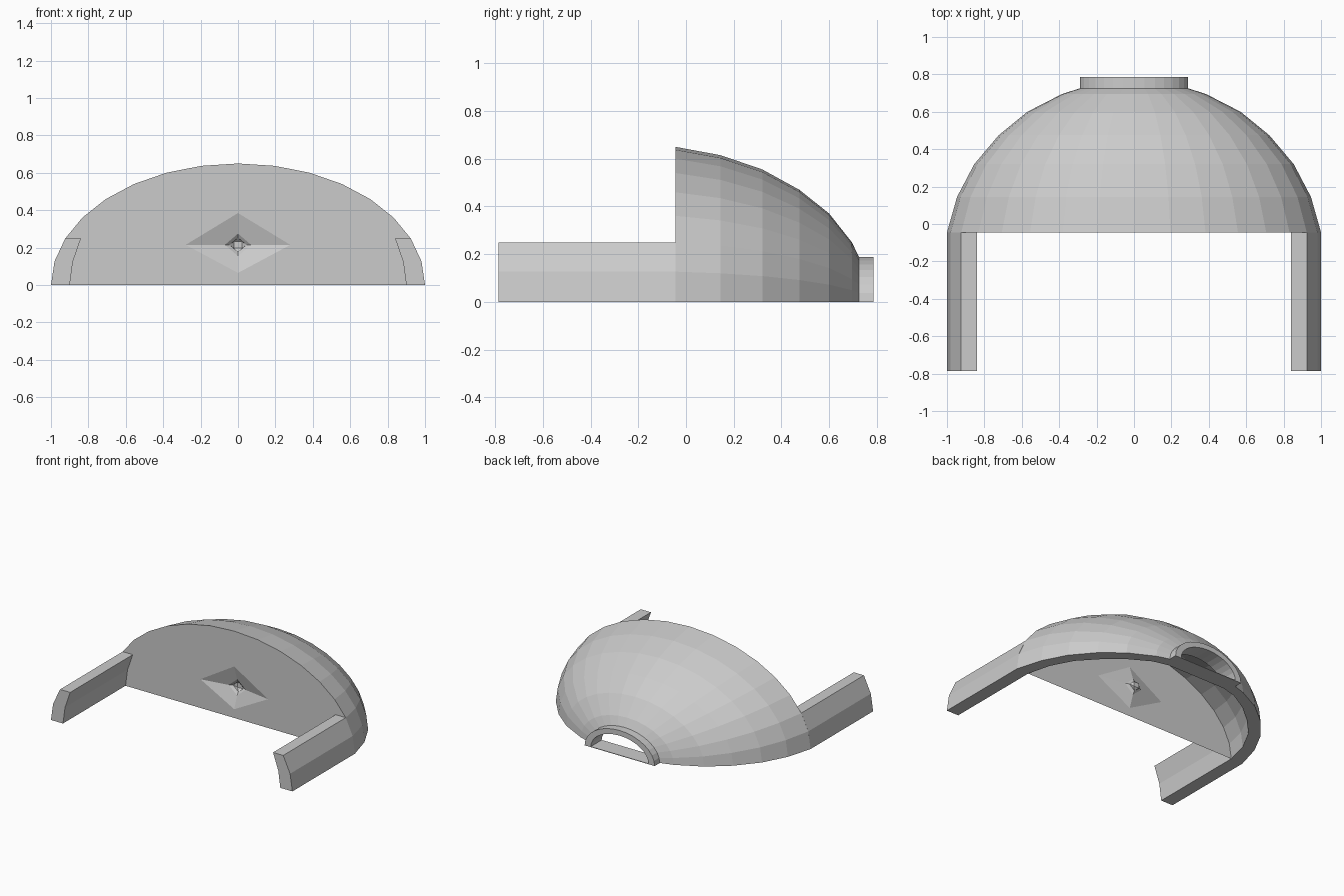
import bpy, bmesh, math

if "Cube" in bpy.data.objects:
    bpy.data.objects.remove(bpy.data.objects["Cube"])

N = 16          # facets across the half dome
FRONT = -0.045  # y of the flat front


def make_object(name, bm, recalc=True):
    if recalc:
        bmesh.ops.recalc_face_normals(bm, faces=bm.faces)
    me = bpy.data.meshes.new(name)
    bm.to_mesh(me)
    bm.free()
    ob = bpy.data.objects.new(name, me)
    bpy.context.collection.objects.link(ob)
    return ob


def arc(rx, rz, y):
    return [(rx * math.cos(math.pi * i / N), y, rz * math.sin(math.pi * i / N))
            for i in range(N + 1)]


# Dome shell with rear collar: (x radius, y, z/x ratio), outside then inside
profile = [(1, FRONT, .65), (.946, .145, .65), (.854, .32, .65), (.723, .475, .65),
           (.57, .60, .65), (.385, .695, .65), (.29, .725, .65), (.29, .785, .65),
           (.24, .785, .625), (.24, .655, .625), (.36, .625, .63), (.515, .535, .635),
           (.65, .42, .64), (.77, .29, .64), (.855, .13, .64), (.90, FRONT, .64)]
bm = bmesh.new()
rings = [[bm.verts.new(p) for p in arc(r, r * k, y)] for r, y, k in profile]
for a, b in zip(rings, rings[1:]):
    for i in range(N):
        bm.faces.new((a[i], a[i + 1], b[i + 1], b[i]))
for end in (0, N):
    bm.faces.new([r[end] for r in rings])
make_object("dome_shell", bm)

# Flat front plate with a stepped diamond recess
bm = bmesh.new()
outer = [bm.verts.new(p) for p in arc(1, .65, FRONT)]
CZ = .215


def diamond(w, up, down, depth):
    return [bm.verts.new((x, FRONT + depth, CZ + z))
            for x, z in ((w, 0), (0, up), (-w, 0), (0, -down))]


d1 = diamond(.28, .17, .15, 0)
edges = [bm.edges.new((l[i], l[(i + 1) % len(l)]))
         for l in (outer, d1) for i in range(len(l))]
bmesh.ops.triangle_fill(bm, edges=edges, use_beauty=True, normal=(0, -1, 0))
# remove any fill inside the diamond
inside = [f for f in bm.faces if all(v in d1 for v in f.verts)]
if inside:
    bmesh.ops.delete(bm, geom=inside, context='FACES_ONLY')
d2 = diamond(.07, .06, .06, .035)
d3 = diamond(.045, .038, .038, .05)
sq = [bm.verts.new((x, FRONT + .07, CZ + z))
      for x, z in ((.022, .018), (-.022, .018), (-.022, -.018), (.022, -.018))]
for a, b in ((d1, d2), (d2, d3)):
    for i in range(4):
        j = (i + 1) % 4
        bm.faces.new((a[i], a[j], b[j], b[i]))
for i in range(4):
    j = (i + 1) % 4
    bm.faces.new((d3[i], d3[j], sq[i]))
    bm.faces.new((d3[j], sq[j], sq[i]))
bm.faces.new(sq)
make_object("front_plate", bm)

# Side rails, mirrored
section = [(1, 0), (.981, .127), (.924, .249), (.84, .249), (.883, .125), (.90, 0)]
for side, name in ((1, "right_rail"), (-1, "left_rail")):
    bm = bmesh.new()
    a = [bm.verts.new((side * x, -.785, z)) for x, z in section]
    b = [bm.verts.new((side * x, FRONT, z)) for x, z in section]
    for i in range(6):
        j = (i + 1) % 6
        bm.faces.new((a[i], a[j], b[j], b[i]))
    for end in (a, b):
        bm.faces.new((end[0], end[1], end[4], end[5]))
        bm.faces.new((end[1], end[2], end[3], end[4]))
    make_object(name, bm)

# Thin sill across the collar opening
bm = bmesh.new()
bmesh.ops.create_cube(bm, size=1)
for v in bm.verts:
    v.co = (v.co.x * .48, .72 + v.co.y * .13, .002 + v.co.z * .004)
make_object("collar_sill", bm)
